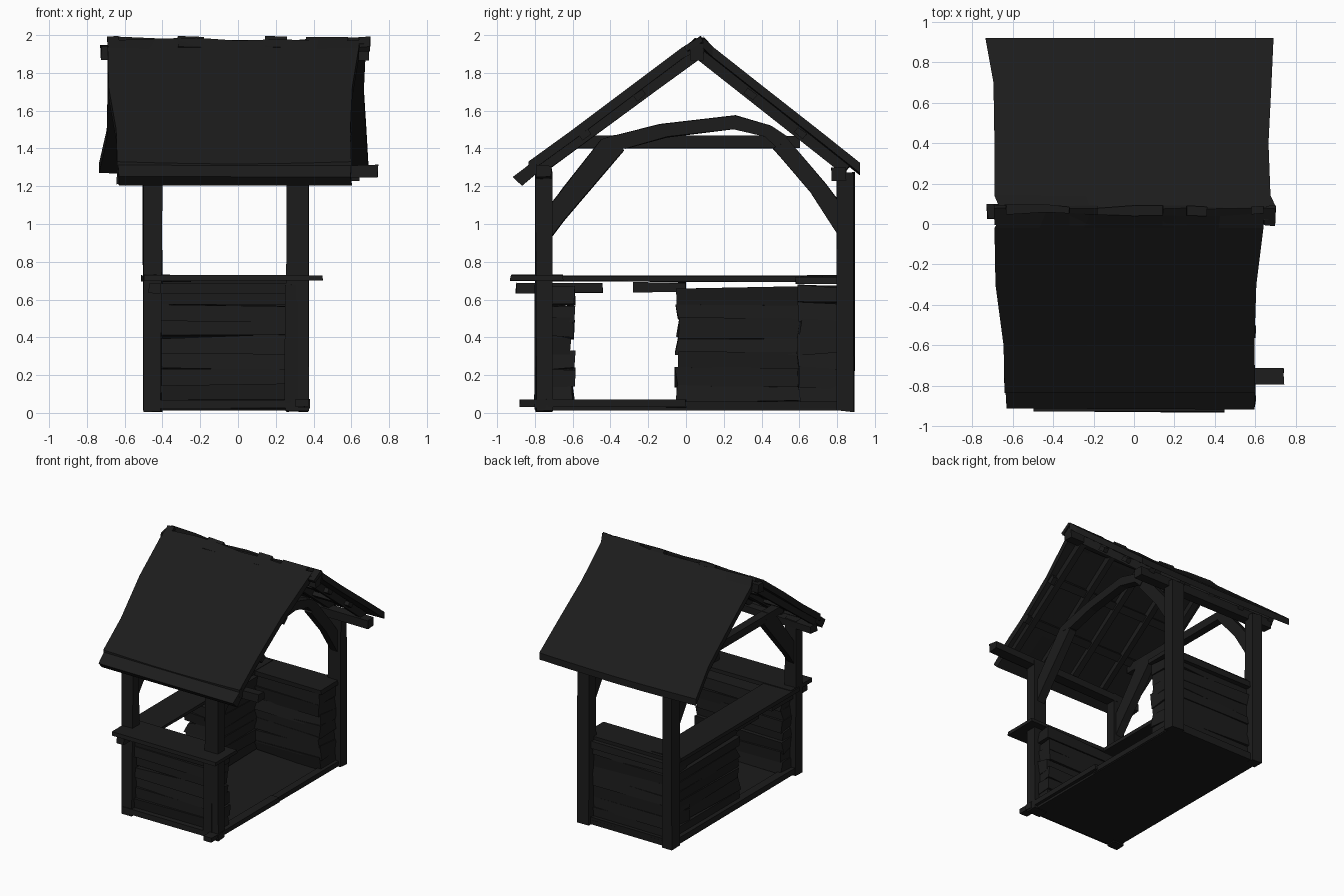
import bpy, bmesh, math, random
from mathutils import Vector

if "Cube" in bpy.data.objects:
    bpy.data.objects.remove(bpy.data.objects["Cube"])

random.seed(7)
mat = bpy.data.materials.new("charcoal wood")
mat.diffuse_color = (0.0115, 0.0115, 0.0115, 1)
mat.use_nodes = True
mat.node_tree.nodes["Principled BSDF"].inputs["Base Color"].default_value = mat.diffuse_color


def finish(name, bm):
    bmesh.ops.recalc_face_normals(bm, faces=bm.faces)
    me = bpy.data.meshes.new(name)
    bm.to_mesh(me)
    bm.free()
    me.materials.append(mat)
    ob = bpy.data.objects.new(name, me)
    bpy.context.collection.objects.link(ob)
    return ob


def rnd(j):
    return Vector([random.uniform(-j, j) for _ in range(3)])


def add_box(bm, lo, hi, j=0.004):
    vs = [bm.verts.new(Vector((x, y, z)) + rnd(j))
          for z in (lo[2], hi[2]) for y in (lo[1], hi[1]) for x in (lo[0], hi[0])]
    for f in ((0, 1, 3, 2), (4, 5, 7, 6), (0, 1, 5, 4), (2, 3, 7, 6), (0, 2, 6, 4), (1, 3, 7, 5)):
        bm.faces.new([vs[i] for i in f])


def box(name, lo, hi, j=0.004):
    bm = bmesh.new()
    add_box(bm, lo, hi, j)
    return finish(name, bm)


def prism(name, pts, x0, x1, j=0.003):
    """Extrude a y-z outline along x."""
    bm = bmesh.new()
    a = [bm.verts.new(Vector((x0, y, z)) + rnd(j)) for y, z in pts]
    b = [bm.verts.new(Vector((x1, y, z)) + rnd(j)) for y, z in pts]
    n = len(pts)
    bm.faces.new(a)
    bm.faces.new(b)
    for i in range(n):
        bm.faces.new((a[i], a[(i + 1) % n], b[(i + 1) % n], b[i]))
    return finish(name, bm)


def beam(name, p, q, w, x0, x1):
    """Bar between two y-z points, w thick, spanning x0..x1."""
    d = Vector((q[0] - p[0], q[1] - p[1])).normalized() * w / 2
    n = (-d.y, d.x)
    prism(name, [(p[0] + n[0], p[1] + n[1]), (q[0] + n[0], q[1] + n[1]),
                 (q[0] - n[0], q[1] - n[1]), (p[0] - n[0], p[1] - n[1])], x0, x1)


def planks(name, lo, hi, n=7):
    """Stack of rough overlapping horizontal planks."""
    bm = bmesh.new()
    h = (hi[2] - lo[2]) / n
    for i in range(n):
        z = lo[2] + i * h
        add_box(bm, (lo[0], lo[1], z - 0.005), (hi[0], hi[1], z + h), 0.016)
    finish(name, bm)


def roof_slab(name, ys, zs, xl, xr, thick, sag, nx=7, rough=0.0):
    """Sagging sheet through the y-z path, with per-row left and right limits."""
    bm = bmesh.new()
    rows = []
    for k, (y, z) in enumerate(zip(ys, zs)):
        row = []
        for i in range(nx):
            t = i / (nx - 1)
            ridge = rough if k == 0 else 0
            dz = -sag * math.sin(math.pi * t) + random.uniform(-ridge, ridge)
            dy = random.uniform(-ridge, ridge)
            row.append([bm.verts.new((xl[k] + (xr[k] - xl[k]) * t, y + dy, z + dz - o))
                        for o in (0, thick)])
        rows.append(row)
    m = len(rows)
    for k in range(m - 1):
        for i in range(nx - 1):
            for s in (0, 1):
                bm.faces.new((rows[k][i][s], rows[k][i + 1][s], rows[k + 1][i + 1][s], rows[k + 1][i][s]))
    for k in (0, m - 1):
        for i in range(nx - 1):
            a, b = rows[k][i], rows[k][i + 1]
            bm.faces.new((a[0], b[0], b[1], a[1]))
    for i in (0, nx - 1):
        for k in range(m - 1):
            a, b = rows[k][i], rows[k + 1][i]
            bm.faces.new((a[0], b[0], b[1], a[1]))
    finish(name, bm)


# Floor and sills
box("floor", (-0.48, -0.78, 0.015), (0.35, 0.87, 0.05))
box("front_sill", (-0.46, -0.80, 0.025), (0.38, -0.74, 0.07))
box("right_sill", (0.30, -0.88, 0.03), (0.375, 0.0, 0.07))
box("right_sill_rear", (0.30, -0.05, 0.02), (0.355, 0.88, 0.06))
box("left_sill", (-0.49, -0.80, 0.02), (-0.42, 0.85, 0.065))
box("back_sill", (-0.46, 0.81, 0.02), (0.34, 0.87, 0.07))

# Corner posts
for side, x0, x1 in (("left", -0.50, -0.405), ("right", 0.255, 0.37)):
    box(side + "_front_post", (x0, -0.795, 0.01), (x1, -0.71, 1.28), 0.006)
    box(side + "_back_post", (x0, 0.80, 0.01), (x1, 0.89, 1.27), 0.006)

# Plank cabinets: front, left and back
planks("front_cabinet", (-0.45, -0.755, 0.06), (0.33, -0.60, 0.665))
planks("left_cabinet", (-0.445, -0.045, 0.06), (-0.26, 0.82, 0.665))
planks("back_cabinet", (-0.44, 0.60, 0.06), (0.33, 0.84, 0.665))
box("front_top_rail", (-0.42, -0.79, 0.635), (0.32, -0.75, 0.685))
box("front_right_stile", (0.25, -0.80, 0.05), (0.32, -0.76, 0.68))
box("back_top_rail", (-0.42, 0.82, 0.635), (0.30, 0.865, 0.69))

# Counter tops and the battens under them
box("front_counter", (-0.50, -0.93, 0.70), (0.45, -0.65, 0.73))
box("left_counter", (-0.51, -0.75, 0.695), (-0.25, 0.80, 0.725))
box("back_counter", (-0.46, 0.58, 0.685), (0.35, 0.83, 0.72))
box("counter_batten_front", (-0.47, -0.90, 0.635), (-0.41, -0.44, 0.685))
box("counter_batten_middle", (-0.47, -0.28, 0.64), (-0.40, 0.0, 0.69))

# Trusses: curved braces at both ends, straight tie left, bowed tie right
for side, x0, x1 in (("left", -0.485, -0.42), ("right", 0.28, 0.345)):
    prism(side + "_front_brace", [(-0.72, 0.92), (-0.645, 1.02), (-0.33, 1.39), (-0.38, 1.47),
                                  (-0.45, 1.45), (-0.65, 1.19), (-0.72, 1.10)], x0, x1)
    prism(side + "_back_brace", [(0.81, 0.94), (0.81, 1.12), (0.74, 1.21), (0.53, 1.46),
                                 (0.46, 1.40), (0.66, 1.17)], x0, x1)
box("left_tie_beam", (-0.485, -0.58, 1.40), (-0.42, 0.60, 1.47))
prism("right_bowed_tie", [(-0.42, 1.41), (-0.32, 1.40), (-0.10, 1.46), (0.25, 1.50), (0.42, 1.46),
                          (0.48, 1.40), (0.54, 1.46), (0.45, 1.52), (0.26, 1.575),
                          (-0.14, 1.53), (-0.42, 1.46)], 0.28, 0.345)

# Eave plates and ridge beam
bm = bmesh.new()
add_box(bm, (-0.64, -0.79, 1.23), (0.74, -0.71, 1.29))
for v in bm.verts:
    v.co.z += 0.02 * v.co.x / 0.7
finish("front_eave_plate", bm)
box("back_eave_plate", (-0.62, 0.77, 1.23), (0.64, 0.85, 1.30))
box("ridge_beam", (-0.725, 0.02, 1.87), (0.69, 0.10, 1.95), 0.008)

# Rafters and cross battens under the roof
for i in range(5):
    x = -0.61 + i * 0.287
    beam("front_rafter", (-0.80, 1.27), (0.05, 1.895), 0.055, x - 0.025, x + 0.025)
    beam("back_rafter", (0.85, 1.285), (0.07, 1.90), 0.055, x - 0.025, x + 0.025)
for t in (0.33, 0.66):
    for name, p, q in (("front_batten", (-0.82, 1.26), (0.05, 1.90)),
                       ("back_batten", (0.87, 1.275), (0.07, 1.90))):
        a, b = Vector(p), Vector(q)
        c, d = a.lerp(b, t), (b - a).normalized() * 0.03
        beam(name, c - d, c + d, 0.035, -0.60, 0.60)

# Roof sheets: front, its eave board, and back
roof_slab("front_roof", (0.05, -0.02, -0.30, -0.60, -0.835), (1.985, 1.935, 1.725, 1.50, 1.33),
          (-0.65, -0.69, -0.685, -0.645, -0.64), (0.64, 0.64, 0.605, 0.595, 0.60),
          0.06, 0.012, rough=0.012)
prism("front_eave_board", [(-0.915, 1.25), (-0.80, 1.335), (-0.77, 1.285), (-0.87, 1.205)],
      -0.635, 0.60, 0.005)
roof_slab("back_roof", (0.085, 0.14, 0.40, 0.70, 0.92), (1.985, 1.94, 1.735, 1.50, 1.325),
          (-0.67, -0.69, -0.69, -0.695, -0.735), (0.70, 0.675, 0.665, 0.68, 0.69),
          0.055, 0.012, rough=0.012)

# Broken shingles leaning over the ridge
for x, w in ((-0.66, 0.06), (-0.25, 0.14), (0.20, 0.12), (0.47, 0.22), (0.67, 0.06)):
    beam("ridge_shingle", (0.0, 1.925), (0.085, 1.98), 0.03, x - w / 2, x + w / 2)
